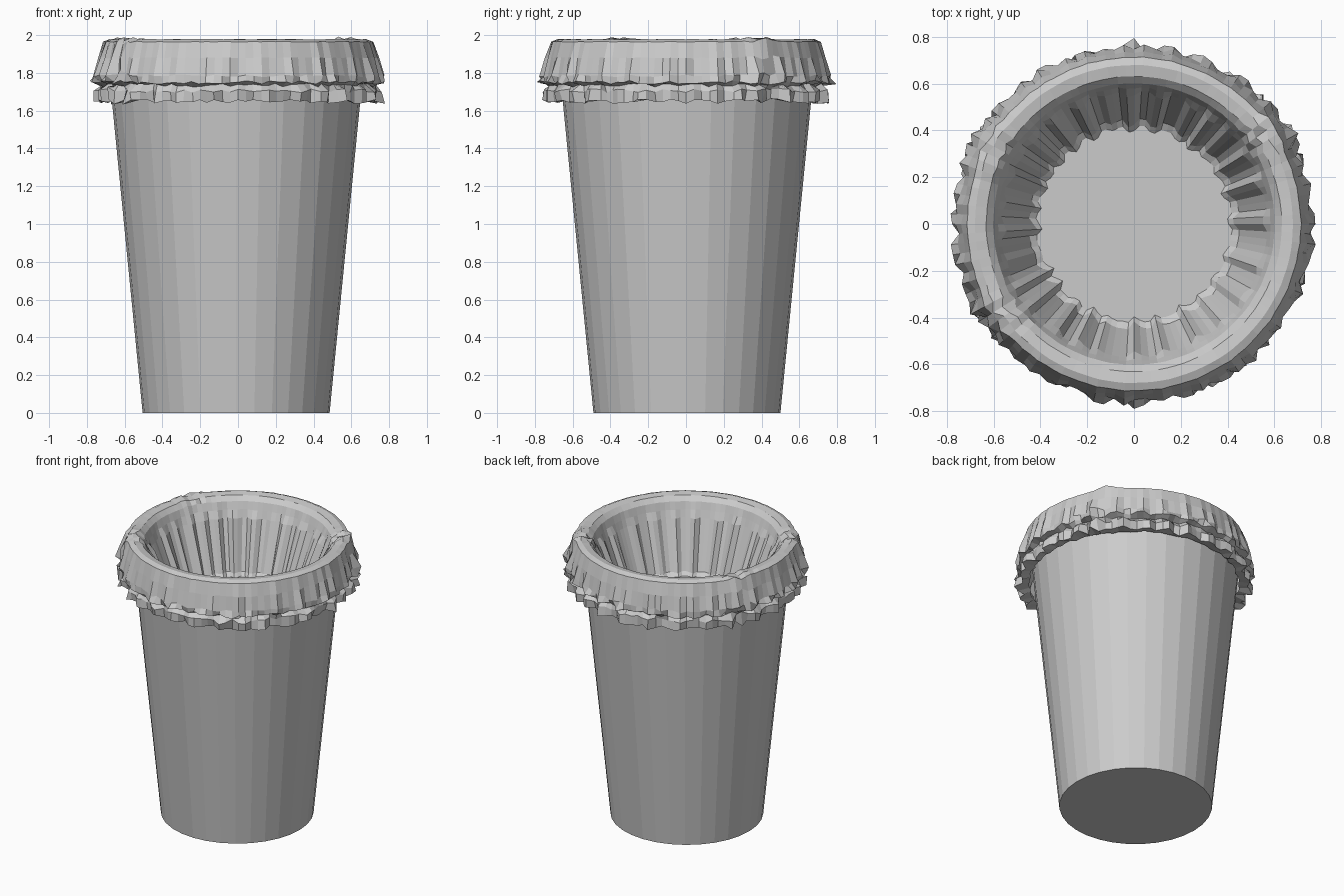
import bpy, bmesh, math, random

if "Cube" in bpy.data.objects:
    bpy.data.objects.remove(bpy.data.objects["Cube"])

random.seed(11)
CX, CY = -0.01, 0.005


def lathe(rings):
    """Bridge successive rings of points into a surface."""
    bm = bmesh.new()
    rows = [[bm.verts.new(p) for p in ring] for ring in rings]
    n = len(rows[0])
    for a, b in zip(rows, rows[1:]):
        for i in range(n):
            j = (i + 1) % n
            bm.faces.new((a[i], a[j], b[j], b[i]))
    return bm, rows


def finish(bm, name):
    bmesh.ops.recalc_face_normals(bm, faces=bm.faces)
    me = bpy.data.meshes.new(name)
    bm.to_mesh(me)
    bm.free()
    ob = bpy.data.objects.new(name, me)
    bpy.context.collection.objects.link(ob)
    return ob


def circle(r, z, n=32):
    return [(CX + r * math.cos(2 * math.pi * i / n),
             CY + r * math.sin(2 * math.pi * i / n), z) for i in range(n)]


# Tapered bin: outer wall, rim, inner wall and floor
bm, rows = lathe([circle(0.495, 0), circle(0.686, 1.94),
                  circle(0.65, 1.94), circle(0.465, 0.03)])
bm.faces.new(rows[0])
bm.faces.new(rows[-1])
finish(bm, "bin")

# Liner bag: pleated inside, smooth over the rim, ruffled hem outside
N = 112
angles = [2 * math.pi * i / N for i in range(N)]


def ruffle(step_choices, low, width=1):
    """Random fold heights every few columns, zero in between."""
    vals = [0.0] * N
    k = 0
    while k < N - width:
        for w in range(width):
            vals[k + w] = random.uniform(low, 1)
        k += random.choice(step_choices)
    return vals


inner = ruffle([3, 4, 4, 5], 0.15, 2)
pleat = ruffle([2, 3, 4], 0.4)
frill = ruffle([3, 4, 5], 0.4, 2)
hem = ruffle([3, 4, 5], 0.4, 2)
gathers = [math.radians(a) for a in (34, 153, 214)]


def bunch(a):
    return sum(math.exp(-(((a - g + math.pi) % (2 * math.pi) - math.pi) / 0.13) ** 2)
               for g in gathers)


# radius, height, fold pattern, fold depth, random wobble, gather strength
profile = [
    (0.420, 1.49, inner, -0.03, 0.002, 0),
    (0.450, 1.51, inner, -0.04, 0.002, 0),
    (0.570, 1.84, inner, -0.03, 0.002, 0),
    (0.586, 1.89, inner, -0.008, 0.002, 0.2),
    (0.602, 1.94, inner, 0.0, 0.001, 0.6),
    (0.632, 1.970, inner, 0.0, 0.001, 1),
    (0.680, 1.978, inner, 0.0, 0.001, 1),
    (0.712, 1.965, pleat, 0.004, 0.001, 1),
    (0.732, 1.88, pleat, 0.016, 0.003, 1),
    (0.752, 1.785, pleat, 0.028, 0.007, 1),
    (0.750, 1.750, frill, 0.036, 0.010, 1),
    (0.715, 1.735, pleat, 0.025, 0.010, 1),
    (0.728, 1.705, hem, 0.044, 0.010, 1),
    (0.724, 1.648, hem, 0.050, 0.012, 1),
    (0.675, 1.660, hem, 0.008, 0.006, 0),
]
rings = []
for r, z, folds, depth, wob, gather in profile:
    ring = []
    for k, a in enumerate(angles):
        b = bunch(a) * gather
        rr = r + folds[k] * depth + random.uniform(-wob, wob)
        rr += b * random.uniform(-0.005, 0.035)
        zz = z + random.uniform(-wob, wob) + b * random.uniform(-0.012, 0.024)
        ring.append((rr * math.cos(a), rr * math.sin(a), min(2.0, zz)))
    rings.append(ring)
bm, rows = lathe(rings)
bm.faces.new(rows[0])
finish(bm, "liner_bag")
